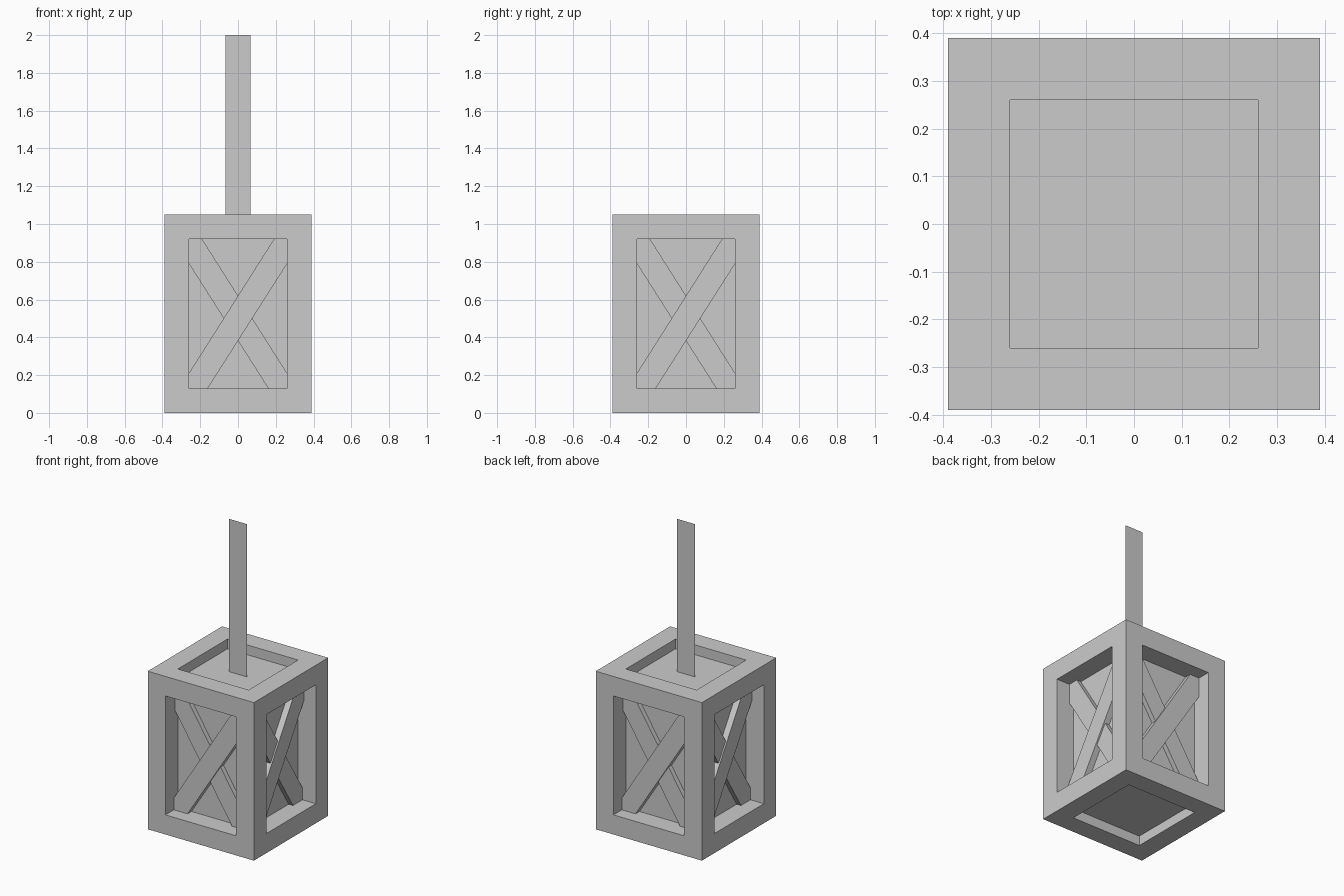
import bpy, bmesh
from math import pi
from mathutils import Matrix

if "Cube" in bpy.data.objects:
    bpy.data.objects.remove(bpy.data.objects["Cube"])

W, H, T = 0.39, 1.05, 0.13      # half width, height, beam thickness
IN = W - T                      # half width of each opening


def make_object(name, bm):
    bmesh.ops.recalc_face_normals(bm, faces=bm.faces[:])
    me = bpy.data.meshes.new(name)
    bm.to_mesh(me)
    bm.free()
    ob = bpy.data.objects.new(name, me)
    bpy.context.collection.objects.link(ob)
    return ob


def add_box(bm, lo, hi):
    size = [b - a for a, b in zip(lo, hi)]
    mid = [(a + b) / 2 for a, b in zip(lo, hi)]
    bmesh.ops.create_cube(bm, size=1, matrix=Matrix.Translation(mid) @ Matrix.Diagonal((*size, 1)))


def add_prism(bm, outline, y0, y1):
    face = bm.faces.new([bm.verts.new((x, y0, z)) for x, z in outline])
    out = bmesh.ops.extrude_face_region(bm, geom=[face])
    verts = [v for v in out["geom"] if isinstance(v, bmesh.types.BMVert)]
    bmesh.ops.translate(bm, verts=verts, vec=(0, y1 - y0, 0))


# Outer frame: one corner post and two rails, repeated round the four sides
bm = bmesh.new()
for i in range(4):
    side = bmesh.new()
    add_box(side, (-W, -W, 0), (-IN, -IN, H))
    for z in (0, H - T):
        add_box(side, (-IN, -W, z), (IN, -IN, z + T))
    side.transform(Matrix.Rotation(i * pi / 2, 4, 'Z'))
    tmp = bpy.data.meshes.new("tmp")
    side.to_mesh(tmp)
    side.free()
    bm.from_mesh(tmp)
    bpy.data.meshes.remove(tmp)
make_object("crate_frame", bm)

# Inner box forming the recessed panels
bm = bmesh.new()
add_box(bm, (-IN, -IN, T / 2), (IN, IN, H - T / 2))
make_object("inner_panels", bm)

# Crossed braces on each side; the second lies slightly behind the first
brace = [(-IN, T), (-0.16, T), (IN, 0.79), (IN, H - T), (0.19, H - T), (-IN, 0.21)]
for i, side_name in enumerate(("front", "right", "back", "left")):
    for label, mirror, depth in (("upper", 1, 0.302), ("lower", -1, 0.292)):
        bm = bmesh.new()
        add_prism(bm, [(mirror * x, z) for x, z in brace], -depth, -IN)
        bm.transform(Matrix.Rotation(i * pi / 2, 4, 'Z'))
        make_object(f"{side_name}_{label}_brace", bm)

# Flat hanging strap, a single sheet
bm = bmesh.new()
bm.faces.new([bm.verts.new((x, 0, z)) for x, z in
              ((-0.067, H - T / 2), (0.067, H - T / 2), (0.067, 2), (-0.067, 2))])
make_object("hanging_strap", bm)
